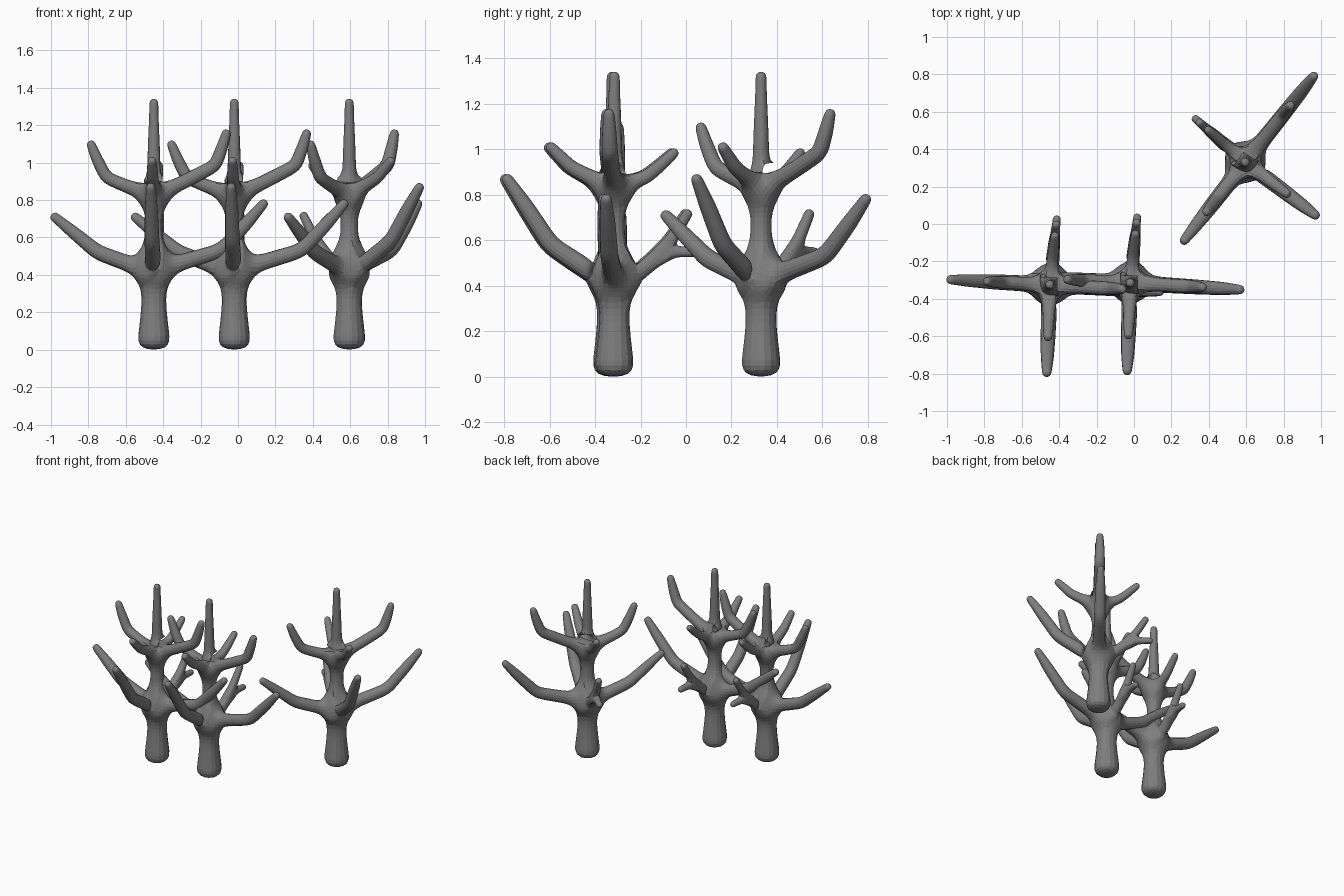
import bpy, math

if "Cube" in bpy.data.objects:
    bpy.data.objects.remove(bpy.data.objects["Cube"])

grey = bpy.data.materials.new("stone_grey")
grey.diffuse_color = (0.21, 0.21, 0.21, 1)
grey.use_nodes = True
grey.node_tree.nodes["Principled BSDF"].inputs["Base Color"].default_value = grey.diffuse_color

# Trunk: (height, radius); two of its nodes are the hubs that carry branches
TRUNK = [(-0.008, .1), (.1, .088), (.21, .073), (.33, .068), (.44, .08), (.57, .055),
         (.655, .048), (.74, .05), (.83, .06), (.94, .04), (1.1, .034), (1.25, .027), (1.345, .025)]
LOW, HIGH = 4, 8

# Branches: hub, compass angle, then (distance from trunk, height, radius)
BRANCHES = [
    (LOW, 177, [(.11, .45, .047), (.3, .52, .044), (.44, .635, .036), (.55, .725, .025)]),
    (LOW, 356.5, [(.11, .455, .047), (.36, .53, .043), (.5, .68, .038), (.605, .8, .025)]),
    (LOW, 268, [(.1, .46, .047), (.28, .58, .043), (.39, .75, .038), (.485, .89, .025)]),
    (HIGH, 177, [(.09, .85, .038), (.255, .92, .037), (.305, 1.02, .033), (.345, 1.12, .024)]),
    (HIGH, 356.5, [(.09, .86, .04), (.33, .985, .039), (.365, 1.08, .034), (.395, 1.18, .024)]),
    (HIGH, 268, [(.085, .865, .038), (.19, .92, .034), (.24, .97, .03), (.295, 1.025, .024)]),
    (HIGH, 84, [(.085, .855, .036), (.15, .885, .032), (.21, .935, .029), (.28, 1.0, .023)]),
]

verts, radii, edges = [], [], []


def add_path(start, angle, points):
    """Chain nodes outward from node 'start'; returns the last node index."""
    a = math.radians(angle)
    prev = start
    for d, z, r in points:
        verts.append((d * math.cos(a), d * math.sin(a), z))
        radii.append(r)
        if prev is not None:
            edges.append((prev, len(verts) - 1))
        prev = len(verts) - 1
    return prev


# Skeleton of one tree
add_path(None, 0, [(0, z, r) for z, r in TRUNK])
for hub, angle, points in BRANCHES:
    add_path(hub, angle, points)

# Back branch that forks into a rising and a level prong
fork = add_path(LOW, 84, [(.11, .46, .042), (.22, .55, .032)])
add_path(fork, 84, [(.275, .64, .028), (.335, .735, .023)])
add_path(fork, 84, [(.3, .55, .025), (.375, .548, .022)])

mesh = bpy.data.meshes.new("branching_tree")
mesh.from_pydata(verts, edges, [])
mesh.materials.append(grey)

# Three copies: name, x, y, turn
for name, x, y, turn in [("left_tree", -.45, -.325, 0),
                         ("middle_tree", -.02, -.315, 0),
                         ("right_tree", .595, .33, 55)]:
    tree = bpy.data.objects.new(name, mesh)
    bpy.context.collection.objects.link(tree)
    tree.location = (x, y, 0)
    tree.rotation_euler.z = math.radians(turn)
    tree.modifiers.new("Skin", 'SKIN')
    sub = tree.modifiers.new("Subdivision", 'SUBSURF')
    sub.levels = sub.render_levels = 2

# Thickness of every node
for i, node in enumerate(mesh.skin_vertices[0].data):
    node.radius = (radii[i], radii[i])
    node.use_root = (i == 0)
mesh.update()
